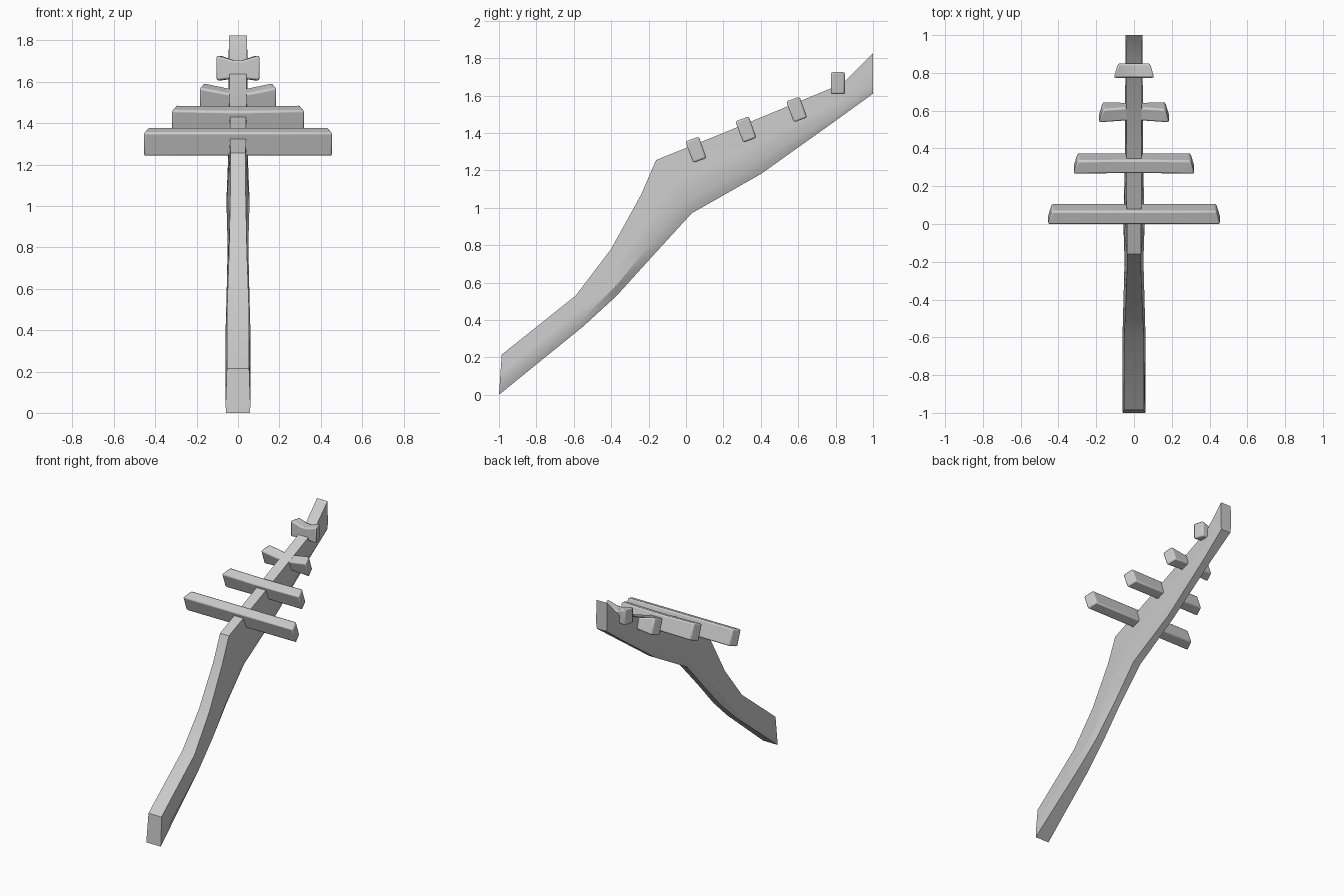
import bpy, bmesh
from math import radians
from mathutils import Matrix

if "Cube" in bpy.data.objects:
    bpy.data.objects.remove(bpy.data.objects["Cube"])


def make_object(name, bm):
    bmesh.ops.recalc_face_normals(bm, faces=bm.faces)
    mesh = bpy.data.meshes.new(name)
    bm.to_mesh(mesh)
    bm.free()
    obj = bpy.data.objects.new(name, mesh)
    bpy.context.collection.objects.link(obj)
    return obj


def loft(bm, rings):
    rows = [[bm.verts.new(p) for p in ring] for ring in rings]
    n = len(rows[0])
    for a, b in zip(rows, rows[1:]):
        for i in range(n):
            j = (i + 1) % n
            bm.faces.new((a[i], a[j], b[j], b[i]))
    bm.faces.new(rows[0])
    bm.faces.new(rows[-1][::-1])


def shade(obj, angle):
    bpy.ops.object.select_all(action='DESELECT')
    obj.select_set(True)
    bpy.context.view_layer.objects.active = obj
    bpy.ops.object.shade_smooth_by_angle(angle=radians(angle))


# Bent trunk: top point (y, z), bottom point (y, z), half widths top / low side / bottom
stations = [
    ((-0.985, 0.215), (-1.0, 0.0), 0.054, 0.060, 0.058),
    ((-0.59, 0.53), (-0.55, 0.365), 0.052, 0.060, 0.040),
    ((-0.40, 0.78), (-0.37, 0.53), 0.043, 0.055, 0.030),
    ((-0.24, 1.07), (-0.18, 0.74), 0.037, 0.050, 0.025),
    ((-0.16, 1.255), (0.03, 0.97), 0.037, 0.056, 0.030),
    ((0.20, 1.40), (0.40, 1.18), 0.039, 0.048, 0.025),
    ((0.84, 1.665), (0.80, 1.465), 0.042, 0.046, 0.030),
    ((1.0, 1.825), (1.0, 1.61), 0.044, 0.046, 0.040),
]
rings = []
for (ty, tz), (by, bz), wt, wm, wb in stations:
    half = [(wt, 0.0), ((wt + wm) / 2, 0.45), (wm, 0.8), (wb, 1.0)]
    pts = [(w, ty + (by - ty) * t, tz + (bz - tz) * t) for w, t in half]
    rings.append(pts + [(-x, y, z) for x, y, z in reversed(pts)])
bm = bmesh.new()
loft(bm, rings)
trunk = make_object("trunk", bm)
shade(trunk, 28)

# Cross bars: half length, y, z, tilt, sag at the middle
bars = [
    (0.457, 0.054, 1.309, 20, 0.0),
    (0.321, 0.321, 1.417, 20, 0.005),
    (0.187, 0.592, 1.525, 20, 0.03),
    (0.107, 0.812, 1.666, 0, 0.024),
]
for k, (length, y, z, tilt, sag) in enumerate(bars):
    rings = []
    for s in (-1, -0.2, 0.2, 1):
        drop = sag if abs(s) < 1 else 0.0
        # front face is a little longer than the back
        front, back = s * length, s * (length - 0.022)
        rings.append([
            (front, -0.038, -0.060 + drop * 0.4),
            (back, 0.038, -0.060 + drop * 0.4),
            (back, 0.038, 0.062 - drop),
            (front, -0.038, 0.062 - drop),
        ])
    bm = bmesh.new()
    loft(bm, rings)
    bmesh.ops.transform(
        bm, verts=bm.verts,
        matrix=Matrix.Translation((0, y, z)) @ Matrix.Rotation(radians(tilt), 4, 'X'))
    bar = make_object(f"cross_bar_{k + 1}", bm)
    bevel = bar.modifiers.new("soft_edges", 'BEVEL')
    bevel.width = 0.01
    bevel.segments = 2
    bevel.limit_method = 'ANGLE'
    bevel.angle_limit = radians(40)
    shade(bar, 35)
